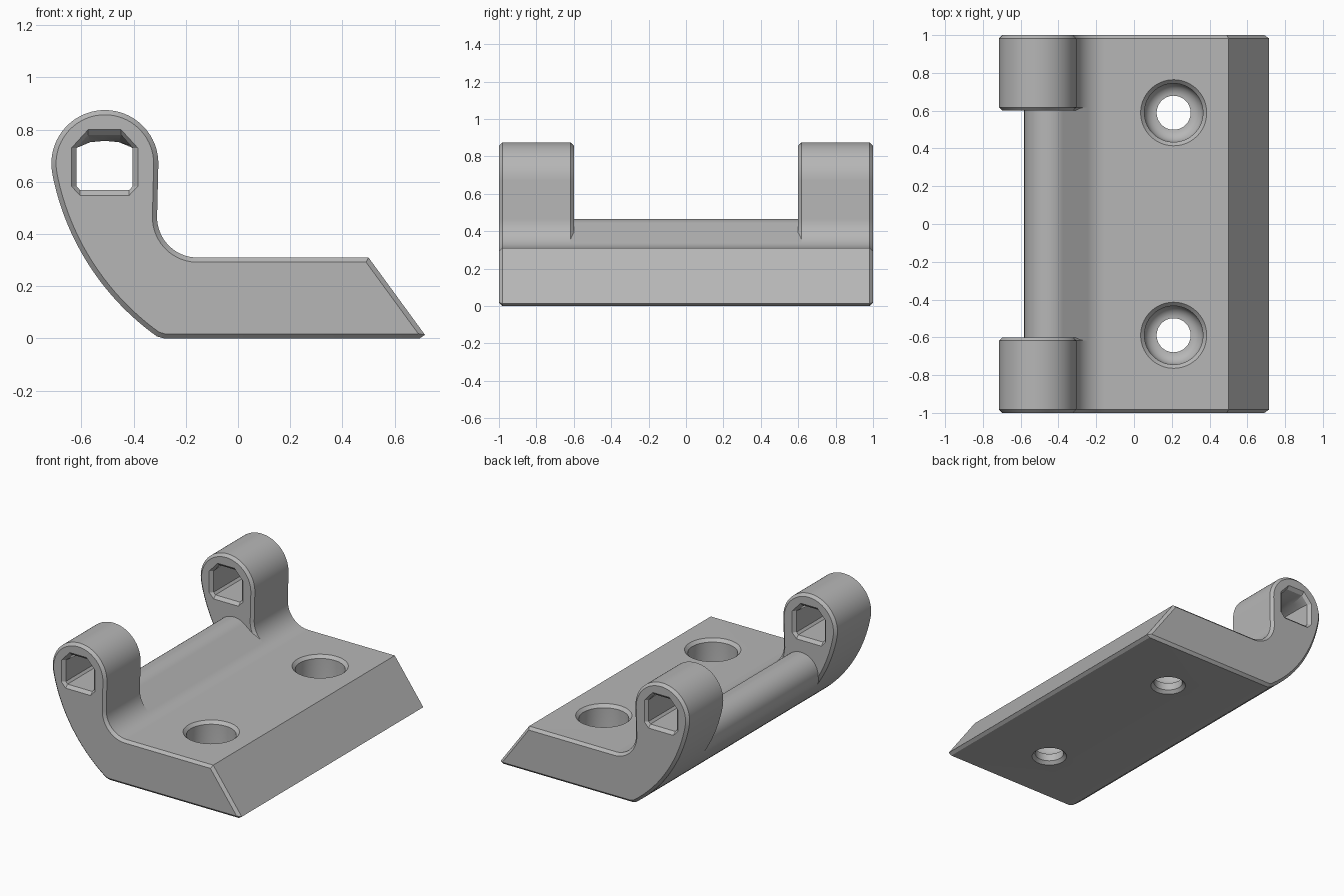
import bpy, bmesh, math

cube = bpy.data.objects.get("Cube")
if cube:
    bpy.data.objects.remove(cube, do_unlink=True)

grey = bpy.data.materials.new("plain_grey")
grey.use_nodes = True
grey.diffuse_color = (0.47, 0.47, 0.47, 1)
grey.node_tree.nodes["Principled BSDF"].inputs["Base Color"].default_value = (0.47, 0.47, 0.47, 1)

bm = bmesh.new()
shared = {}


def vert(p):
    """Reuse a vertex where two surfaces meet."""
    key = tuple(round(c, 5) + 0.0 for c in p)
    if key not in shared:
        shared[key] = bm.verts.new(p)
    return shared[key]


def arc(cx, cz, r, a0, a1, n):
    angles = [math.radians(a0 + (a1 - a0) * i / n) for i in range(n + 1)]
    return [(cx + r * math.cos(a), cz + r * math.sin(a)) for a in angles]


def at_y(profile, y):
    return [(x, y, z) for x, z in profile]


def skin(rows, closed=False):
    """Quads between neighbouring rows of points."""
    rows = [[vert(p) for p in row] for row in rows]
    for a, b in zip(rows, rows[1:]):
        for i in range(len(a) if closed else len(a) - 1):
            j = (i + 1) % len(a)
            bm.faces.new((a[i], a[j], b[j], b[i]))


def fill(loops, normal):
    """Flat face with an outer loop and holes."""
    edges = []
    for loop in loops:
        vs = [vert(p) for p in loop]
        for a, b in zip(vs, vs[1:] + vs[:1]):
            edges.append(bm.edges.get((a, b)) or bm.edges.new((a, b)))
    bmesh.ops.triangle_fill(bm, edges=edges, use_beauty=True, normal=normal)


def inset(profile, d):
    """Offset a counter-clockwise outline inwards."""
    result = []
    n = len(profile)
    for i, (x, z) in enumerate(profile):
        px, pz = profile[i - 1]
        qx, qz = profile[(i + 1) % n]
        l1, l2 = math.hypot(x - px, z - pz), math.hypot(qx - x, qz - z)
        n1 = (-(z - pz) / l1, (x - px) / l1)
        n2 = (-(qz - z) / l2, (qx - x) / l2)
        k = d / (1 + n1[0] * n2[0] + n1[1] * n2[1])
        result.append((x + k * (n1[0] + n2[0]), z + k * (n1[1] + n2[1])))
    return result


# Outline pieces, counter-clockwise: back curve, base, nose, fillet, knuckle
back_x, back_z = 0.27, 0.822
back = arc(back_x, back_z, 1, 214, 234.5, 12) + [(-0.283, 0)]
nose = [(0.695, 0), (0.716, 0.014), (0.50, 0.31)]
fillet = arc(-0.155, 0.465, 0.155, 270, 235, 7)
knuckle = arc(-0.155, 0.465, 0.155, 235, 180, 11)
knuckle += arc(-0.51, 0.67, 0.205, 0, 190.8, 36)
knuckle += arc(back_x, back_z, 1, 190.8, 214, 12)[1:]
end_profile = back + nose + fillet + knuckle[1:-1]

# Low rounded ridge between the knuckles
tangent = math.radians(214)
ridge_x = back_x + 0.87 * math.cos(tangent)
ridge_z = back_z + 0.87 * math.sin(tangent)
ridge = fillet[-1:] + arc(ridge_x, ridge_z, 0.13, 55, 214, 28)

chamfer = 0.018
inner, outer = 0.6 + chamfer, 1 - chamfer
stations = (-outer, -inner, inner, outer)
for piece in (back, nose, fillet):
    skin([at_y(piece, y) for y in stations])
skin([at_y(ridge, y) for y in (-inner, inner)])


# Flat-sided pin slots with flared mouths and an arched inner ceiling
def slot_ring(y, s, arched):
    w = 0.127 - s
    if arched:
        roof = [(w, 0.735), (0.055, 0.752), (0, 0.757)]
    else:
        roof = [(w, 0.73), (0.063, 0.80 - s), (0, 0.80 - s)]
    half = [(0.094, 0.548 + s), (w, 0.583)] + roof
    points = half + [(-x, z) for x, z in reversed(half) if x > 0]
    return [(x - 0.511, y, z) for x, z in points]


# Counterbored screw holes
def screw_hole(x, y):
    profile = [(0.11, 0), (0.09, 0.02)]
    profile += arc(0.09, 0.135, 0.065, 270, 360, 8)
    profile += [(0.155, 0.29), (0.175, 0.31)]
    turns = [2 * math.pi * i / 64 for i in range(64)]
    rings = [[(x + r * math.cos(t), y + r * math.sin(t), z) for t in turns] for r, z in profile]
    skin(rings, closed=True)
    return rings[0], rings[-1]


bottom_holes, top_holes = [], []
for side in (-1, 1):
    # Knuckle surface and its chamfered end faces
    skin([at_y(knuckle, side * y) for y in (inner, outer)])
    sections = [(-0.2, 0, False), (-0.18, 0.02, False), (-0.1, 0.02, True),
                (0.1, 0.02, True), (0.18, 0.02, False), (0.2, 0, False)]
    slot = [slot_ring(side * (0.8 + dy), s, arched) for dy, s, arched in sections]
    skin(slot, closed=True)
    for outline, y0, y1, mouth in ((knuckle, inner, 0.6, slot[0]),
                                   (end_profile, outer, 1, slot[-1])):
        face = at_y(inset(outline, chamfer), side * y1)
        skin([at_y(outline, side * y0), face], closed=True)
        fill([face, mouth], (0, side * (y1 - y0), 0))
    low, high = screw_hole(0.21, 0.589 * side)
    bottom_holes.append(low)
    top_holes.append(high)


# Flat top and underside of the plate
def panel(x0, x1, z):
    return [(x0, y, z) for y in stations] + [(x1, y, z) for y in reversed(stations)]


fill([panel(fillet[0][0], 0.50, 0.31)] + top_holes, (0, 0, 1))
fill([panel(-0.283, 0.695, 0)] + bottom_holes, (0, 0, -1))

bmesh.ops.recalc_face_normals(bm, faces=bm.faces)
mesh = bpy.data.meshes.new("hinge_bracket")
bm.to_mesh(mesh)
bm.free()
mesh.materials.append(grey)
bracket = bpy.data.objects.new("hinge_bracket", mesh)
bpy.context.collection.objects.link(bracket)

# Smooth curves, crisp edges
bpy.ops.object.select_all(action='DESELECT')
bracket.select_set(True)
bpy.context.view_layer.objects.active = bracket
bpy.ops.object.shade_smooth_by_angle(angle=math.radians(25))
